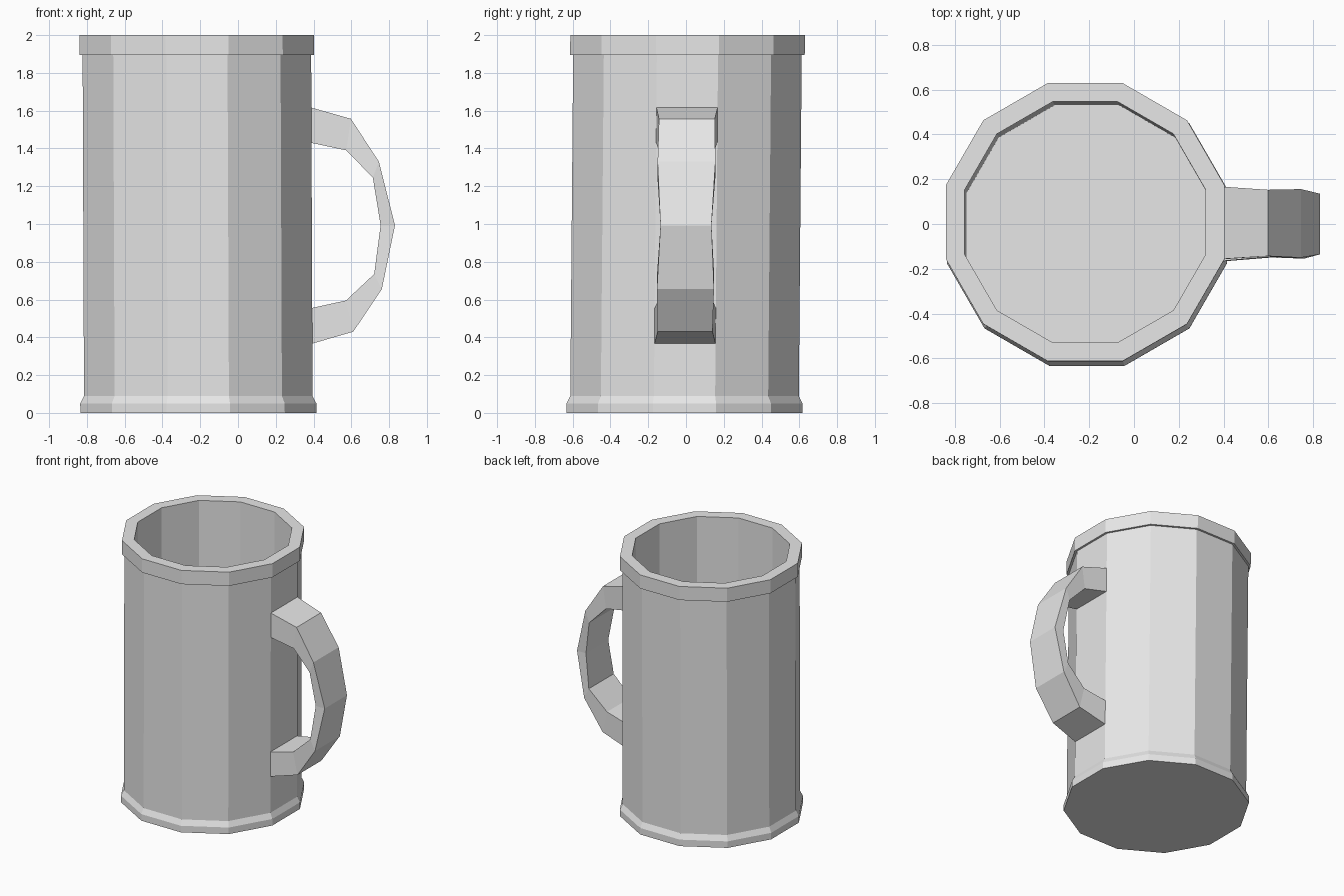
import bpy
import bmesh
from math import cos, sin, pi

cube = bpy.data.objects.get("Cube")
if cube:
    bpy.data.objects.remove(cube, do_unlink=True)

SIDES = 12

# Single flat grey
grey = bpy.data.materials.new("plain_grey")
grey.use_nodes = True
grey.diffuse_color = (0.8, 0.8, 0.8, 1)
grey.node_tree.nodes["Principled BSDF"].inputs["Base Color"].default_value = (0.8, 0.8, 0.8, 1)


def lean(x, y, z):
    """The whole mug leans very slightly to the back and away from the handle."""
    return (x - 0.004 * (z - 1), y + 0.0085 * (z - 1), z)


def loft(name, rings, cap):
    """Join successive rings of points with quads, optionally closing both ends."""
    bm = bmesh.new()
    loops = [[bm.verts.new(lean(*p)) for p in ring] for ring in rings]
    for a, b in zip(loops, loops[1:]):
        n = len(a)
        for i in range(n):
            j = (i + 1) % n
            bm.faces.new((a[i], a[j], b[j], b[i]))
    if cap:
        bm.faces.new(loops[0])
        bm.faces.new(loops[-1])
    bmesh.ops.recalc_face_normals(bm, faces=bm.faces)
    mesh = bpy.data.meshes.new(name)
    bm.to_mesh(mesh)
    bm.free()
    mesh.materials.append(grey)
    obj = bpy.data.objects.new(name, mesh)
    bpy.context.collection.objects.link(obj)
    return obj


def polygon(flat_radius, z):
    """Regular ring, with flat sides facing along x and y."""
    r = flat_radius / cos(pi / SIDES)
    angles = [(i + 0.5) * 2 * pi / SIDES for i in range(SIDES)]
    return [(-0.214 + r * cos(a), r * sin(a), z) for a in angles]


# Mug body: foot, wall, rim and hollow inside, as (flat radius, height)
profile = [(0.625, 0), (0.625, 0.05), (0.605, 0.09), (0.605, 1.895),
           (0.621, 1.895), (0.621, 2.0), (0.538, 2.0), (0.538, 0.1)]
loft("mug_body", [polygon(r, z) for r, z in profile], True)

# Handle: outer point, inner point and half width of each section
sections = [((0.388, 1.617), (0.388, 1.43), 0.162),
            ((0.60, 1.557), (0.575, 1.39), 0.148),
            ((0.747, 1.33), (0.715, 1.245), 0.153),
            ((0.831, 0.993), (0.755, 0.993), 0.135),
            ((0.76, 0.655), (0.72, 0.735), 0.151),
            ((0.608, 0.43), (0.57, 0.595), 0.145),
            ((0.388, 0.366), (0.388, 0.555), 0.162)]
rings = [[(o[0], -w, o[1]), (o[0], w, o[1]), (i[0], w, i[1]), (i[0], -w, i[1])]
         for o, i, w in sections]
loft("handle", rings, False)
